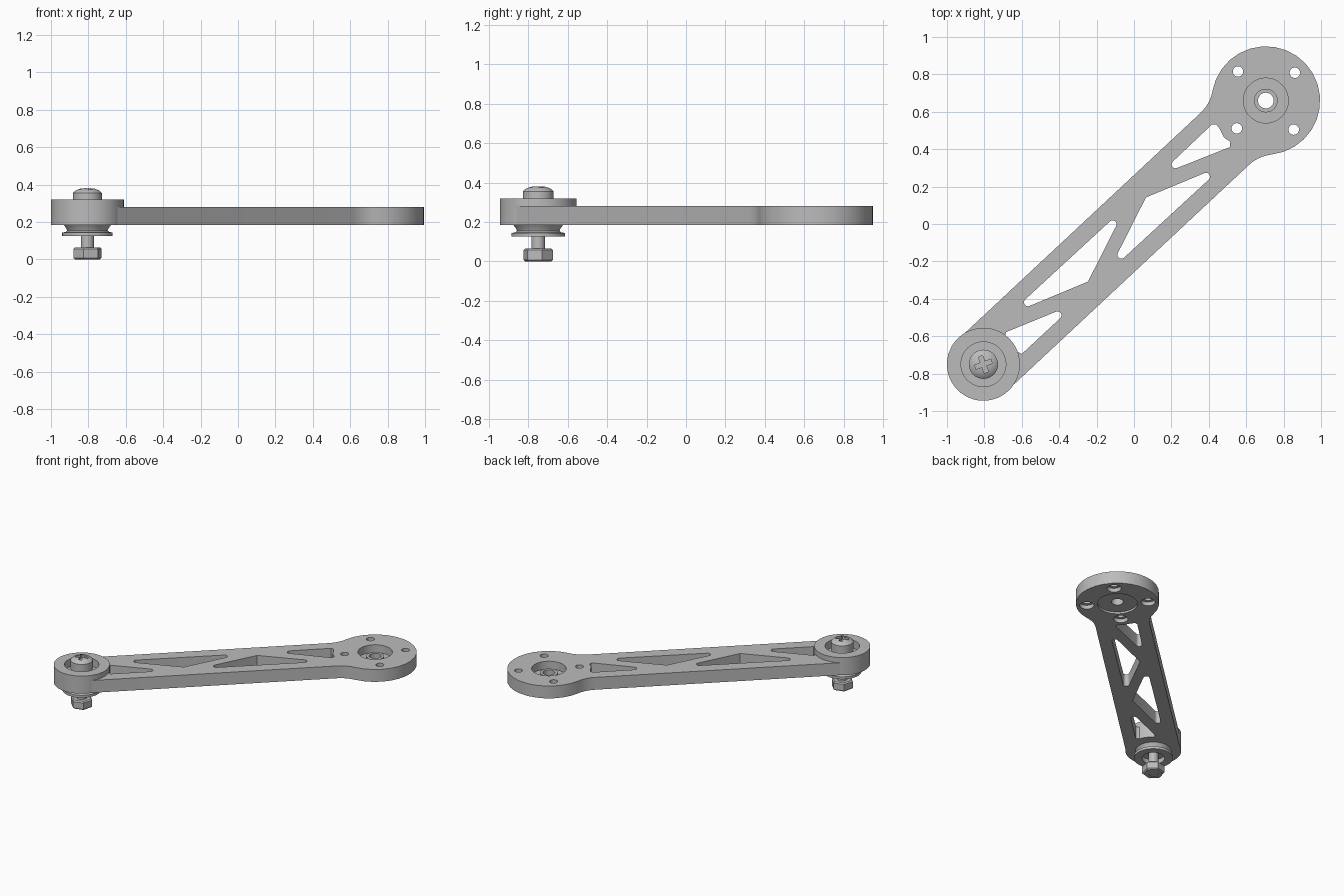
import bpy, bmesh
from math import pi, cos, sin, atan2, radians
from mathutils import Vector, Matrix

if "Cube" in bpy.data.objects:
    bpy.data.objects.remove(bpy.data.objects["Cube"])

metal = bpy.data.materials.new("grey metal")
metal.use_nodes = True
GREY = (0.5, 0.5, 0.5, 1)
metal.diffuse_color = GREY
metal.node_tree.nodes["Principled BSDF"].inputs["Base Color"].default_value = GREY

BOTTOM, TOP = 0.185, 0.28
PIVOT = Vector((-0.805, -0.75))   # small end
HUB = Vector((0.705, 0.66))       # large end
SPAN = (HUB - PIVOT).length
ANGLE = atan2(HUB.y - PIVOT.y, HUB.x - PIVOT.x)


def finish(name, bm):
    bmesh.ops.recalc_face_normals(bm, faces=bm.faces)
    mesh = bpy.data.meshes.new(name)
    bm.to_mesh(mesh)
    bm.free()
    mesh.materials.append(metal)
    ob = bpy.data.objects.new(name, mesh)
    bpy.context.collection.objects.link(ob)
    return ob


def prism(name, points, z0, z1):
    bm = bmesh.new()
    face = bm.faces.new([bm.verts.new((p[0], p[1], z0)) for p in points])
    new = bmesh.ops.extrude_face_region(bm, geom=[face])["geom"]
    verts = [g for g in new if isinstance(g, bmesh.types.BMVert)]
    bmesh.ops.translate(bm, verts=verts, vec=(0, 0, z1 - z0))
    return finish(name, bm)


def lathe(name, centre, profile, steps=48, turn=0.0, closed=False):
    """Revolve (radius, z) points about a vertical axis."""
    bm = bmesh.new()
    vs = [bm.verts.new((r, 0, z)) for r, z in profile]
    pairs = list(zip(vs, vs[1:])) + ([(vs[-1], vs[0])] if closed else [])
    edges = [bm.edges.new(p) for p in pairs]
    bmesh.ops.spin(bm, geom=vs + edges, cent=(0, 0, 0), axis=(0, 0, 1),
                   angle=2 * pi, steps=steps, use_duplicate=False)
    bmesh.ops.remove_doubles(bm, verts=bm.verts, dist=1e-4)
    bm.transform(Matrix.Translation((centre[0], centre[1], 0)) @ Matrix.Rotation(turn, 4, "Z"))
    return finish(name, bm)


def arc(cx, cy, r, a0, a1, n):
    return [(cx + r * cos(radians(a0 + (a1 - a0) * i / n)),
             cy + r * sin(radians(a0 + (a1 - a0) * i / n))) for i in range(n + 1)]


def rounded(corners, n=6):
    """Polygon from (x, y, radius) corners, rounding those with a radius."""
    out = []
    for i, (x, y, r) in enumerate(corners):
        p = Vector((x, y))
        if not r:
            out.append(p)
            continue
        a = (Vector(corners[i - 1][:2]) - p).normalized()
        b = (Vector(corners[(i + 1) % len(corners)][:2]) - p).normalized()
        half = a.angle(b) / 2
        c = p + (a + b).normalized() * r / sin(half)
        t0 = p + a * r / math_tan(half) - c
        t1 = p + b * r / math_tan(half) - c
        sweep = t0.angle_signed(t1)
        for k in range(n + 1):
            out.append(c + Matrix.Rotation(-sweep * k / n, 2) @ t0)
    return out


def math_tan(a):
    return sin(a) / cos(a)


def cut(target, cutter):
    cutter.hide_render = True
    mod = target.modifiers.new("cut", "BOOLEAN")
    mod.operation, mod.solver, mod.object = "DIFFERENCE", "EXACT", cutter
    bpy.context.view_layer.objects.active = target
    bpy.ops.object.modifier_apply(modifier=mod.name)
    bpy.data.objects.remove(cutter)


# Arm plate: straight beam flowing through fillets into the round end
upper = [(0, 0.19)] + arc(SPAN - 0.3, 0.4, 0.21, -90, -53.13, 5)
lower = [(u, -v) for u, v in reversed(upper)]
disc = arc(SPAN, 0, 0.29, 126.87, -126.87, 20)[1:-1]
spin = Matrix.Rotation(ANGLE, 2)
arm = prism("arm_plate", [PIVOT + spin @ Vector(p) for p in upper + disc + lower], BOTTOM, TOP)

# Truss openings: the two middle ones are half-turn copies
middle = [(0.487, 0.318, 0.021), (-0.139, -0.259, 0.021), (0.064, 0.142, 0)]
turned = [(-0.182 - x, -0.166 - y, r) for x, y, r in middle]
near_hub = [(0.128, 0.259, 0.021), (0.515, 0.412, 0.008), (0.513, 0.441, 0),
            (0.481, 0.463, 0), (0.46, 0.505, 0), (0.44, 0.533, 0), (0.418, 0.533, 0)]
near_pivot = [(-0.31, -0.425, 0.021), (-0.684, -0.578, 0)]
near_pivot += [(x, y, 0) for x, y in arc(PIVOT.x, PIVOT.y, 0.188, 52, 22, 4)]
near_pivot += [(-0.6, -0.695, 0)]
for corners in (middle, turned, near_hub, near_pivot):
    cut(arm, prism("opening_cutter", rounded(corners), 0.1, 0.4))

# Room for the pivot ring
cut(arm, lathe("pivot_cutter", PIVOT, [(0, 0.1), (0.193, 0.1), (0.193, 0.4), (0, 0.4)]))

# Hub: recesses above and below, raised collar and through hole
cut(arm, lathe("hub_cutter", HUB, [
    (0, 0.3), (0.12, 0.3), (0.12, 0.22), (0.063, 0.22), (0.063, 0.25),
    (0.042, 0.25), (0.042, 0.2), (0.14, 0.2), (0.14, 0.17), (0, 0.17)]))

# Mounting holes, counterbored from below
for i in range(4):
    a = radians(43.8 + 90 * i)
    spot = HUB + 0.215 * Vector((cos(a), sin(a)))
    cut(arm, lathe("mount_cutter", spot, [(0, 0.3), (0.028, 0.3), (0.028, 0.215),
                                          (0.05, 0.215), (0.05, 0.17), (0, 0.17)], 24))

# Pivot ring, taller than the arm
ring = lathe("pivot_ring", PIVOT, [(0.195, BOTTOM), (0.195, 0.32), (0.12, 0.32), (0.12, BOTTOM)],
             closed=True)

# Flanged bushing inside the ring
bushing = lathe("flanged_bushing", PIVOT, [
    (0.12, 0.26), (0.12, 0.187), (0.126, 0.184), (0.114, 0.168), (0.108, 0.155),
    (0.115, 0.147), (0.135, 0.144), (0.135, 0.125), (0.08, 0.125), (0.08, 0.16),
    (0.036, 0.16), (0.036, 0.29), (0.063, 0.29), (0.063, 0.26)], closed=True)

# Bolt with a domed head and cross recess
bolt = lathe("bolt", PIVOT, [(0, 0.004), (0.035, 0.004), (0.035, 0.29), (0.078, 0.29),
                             (0.078, 0.355), (0.064, 0.368), (0.04, 0.378), (0, 0.383)], 32)
w, l = 0.012, 0.046
cross = [(l, -w), (l, w), (w, w), (w, l), (-w, l), (-w, w),
         (-l, w), (-l, -w), (-w, -w), (-w, -l), (w, -l), (w, -w)]
tilt = Matrix.Rotation(radians(20), 2)
cut(bolt, prism("cross_cutter", [PIVOT + tilt @ Vector(p) for p in cross], 0.35, 0.42))

# Hexagonal nut with chamfered rims
nut = lathe("hex_nut", PIVOT, [(0.036, 0), (0.068, 0), (0.078, 0.008), (0.078, 0.057),
                               (0.068, 0.065), (0.036, 0.065)], 6, radians(15), True)

# Smooth round surfaces, keep edges sharp
bpy.ops.object.select_all(action="DESELECT")
for ob in (arm, ring, bushing, bolt):
    ob.select_set(True)
bpy.context.view_layer.objects.active = arm
bpy.ops.object.shade_smooth_by_angle(angle=radians(30))
